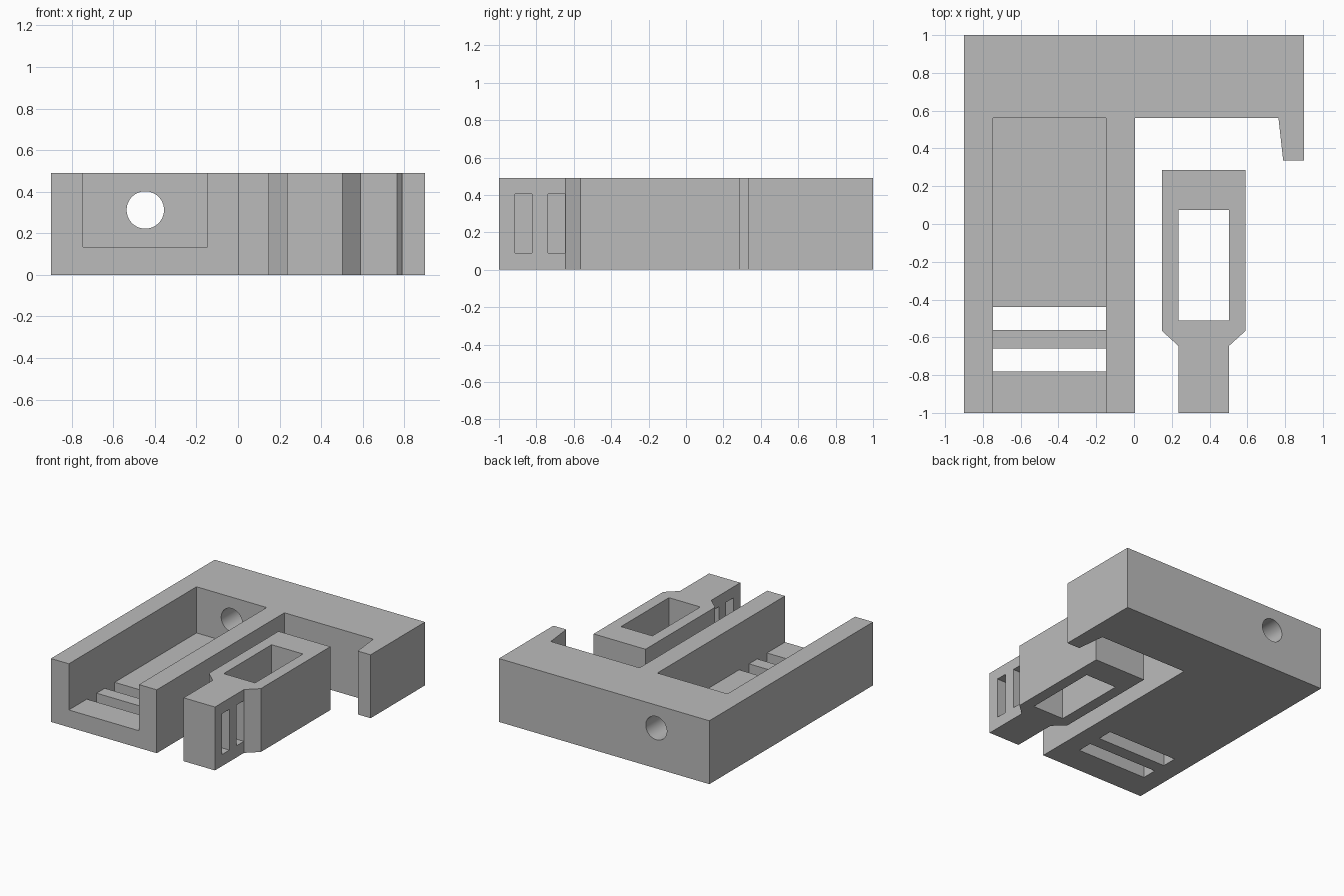
import bpy
import bmesh
import math

HEIGHT = 0.49

default_cube = bpy.data.objects.get("Cube")
if default_cube:
    bpy.data.objects.remove(default_cube, do_unlink=True)

grey = bpy.data.materials.new("plain grey")
grey.use_nodes = True
grey.diffuse_color = (0.5, 0.5, 0.5, 1)
grey.node_tree.nodes["Principled BSDF"].inputs["Base Color"].default_value = (0.5, 0.5, 0.5, 1)


def extrude_outline(name, outline, z0, z1):
    """Extrude an xy outline into a solid between two heights."""
    bm = bmesh.new()
    base = bm.faces.new([bm.verts.new((x, y, z0)) for x, y in outline])
    top = bmesh.ops.extrude_face_region(bm, geom=[base])["geom"]
    verts = [v for v in top if isinstance(v, bmesh.types.BMVert)]
    bmesh.ops.translate(bm, verts=verts, vec=(0, 0, z1 - z0))
    bmesh.ops.recalc_face_normals(bm, faces=bm.faces)
    mesh = bpy.data.meshes.new(name)
    bm.to_mesh(mesh)
    bm.free()
    mesh.materials.append(grey)
    obj = bpy.data.objects.new(name, mesh)
    bpy.context.collection.objects.link(obj)
    return obj


def box(name, x0, x1, y0, y1, z0, z1):
    return extrude_outline(name, [(x0, y0), (x1, y0), (x1, y1), (x0, y1)], z0, z1)


def cut(target, cutter):
    """Subtract the cutter, apply the result and discard the cutter."""
    cutter.hide_render = True
    mod = target.modifiers.new("cut", 'BOOLEAN')
    mod.operation = 'DIFFERENCE'
    mod.solver = 'EXACT'
    mod.object = cutter
    bpy.ops.object.select_all(action='DESELECT')
    bpy.context.view_layer.objects.active = target
    target.select_set(True)
    bpy.ops.object.modifier_apply(modifier=mod.name)
    bpy.data.objects.remove(cutter, do_unlink=True)


# Housing: channel arm, back block and tapered hook in one outline
housing = extrude_outline("housing", [
    (-0.9, -1), (0.005, -1), (0.005, 0.56), (0.765, 0.56),
    (0.79, 0.335), (0.9, 0.335), (0.9, 1), (-0.9, 1)], 0, HEIGHT)

# Open channel with two strap slots through its floor
cut(housing, box("channel_cutter", -0.747, -0.147, -1.1, 0.56, 0.133, 0.6))
for y in (-0.78, -0.56):
    cut(housing, box("floor_slot_cutter", -0.747, -0.147, y, y + 0.12, -0.1, 0.3))

# Round hole through the back block
bpy.ops.mesh.primitive_cylinder_add(vertices=64, radius=0.09, depth=0.8,
                                    location=(-0.446, 0.8, 0.312),
                                    rotation=(math.pi / 2, 0, 0))
hole_cutter = bpy.context.object
hole_cutter.data.materials.append(grey)
cut(housing, hole_cutter)
bpy.ops.object.shade_smooth_by_angle(angle=math.radians(30))

# Clip: mirrored half outline giving a narrow neck and a wide body
middle = 0.369
half = [(0.134, -1), (0.134, -0.645), (0.222, -0.565), (0.222, 0.285)]
outline = [(middle + x, y) for x, y in half]
outline += [(middle - x, y) for x, y in reversed(half)]
clip = extrude_outline("clip", outline, 0, HEIGHT)

# Window through the body, and two strap slots across the neck
cut(clip, box("window_cutter", middle - 0.134, middle + 0.134, -0.51, 0.075, -0.1, 0.6))
for y in (-0.915, -0.738):
    cut(clip, box("neck_slot_cutter", 0.1, 0.7, y, y + 0.091, 0.09, 0.405))
